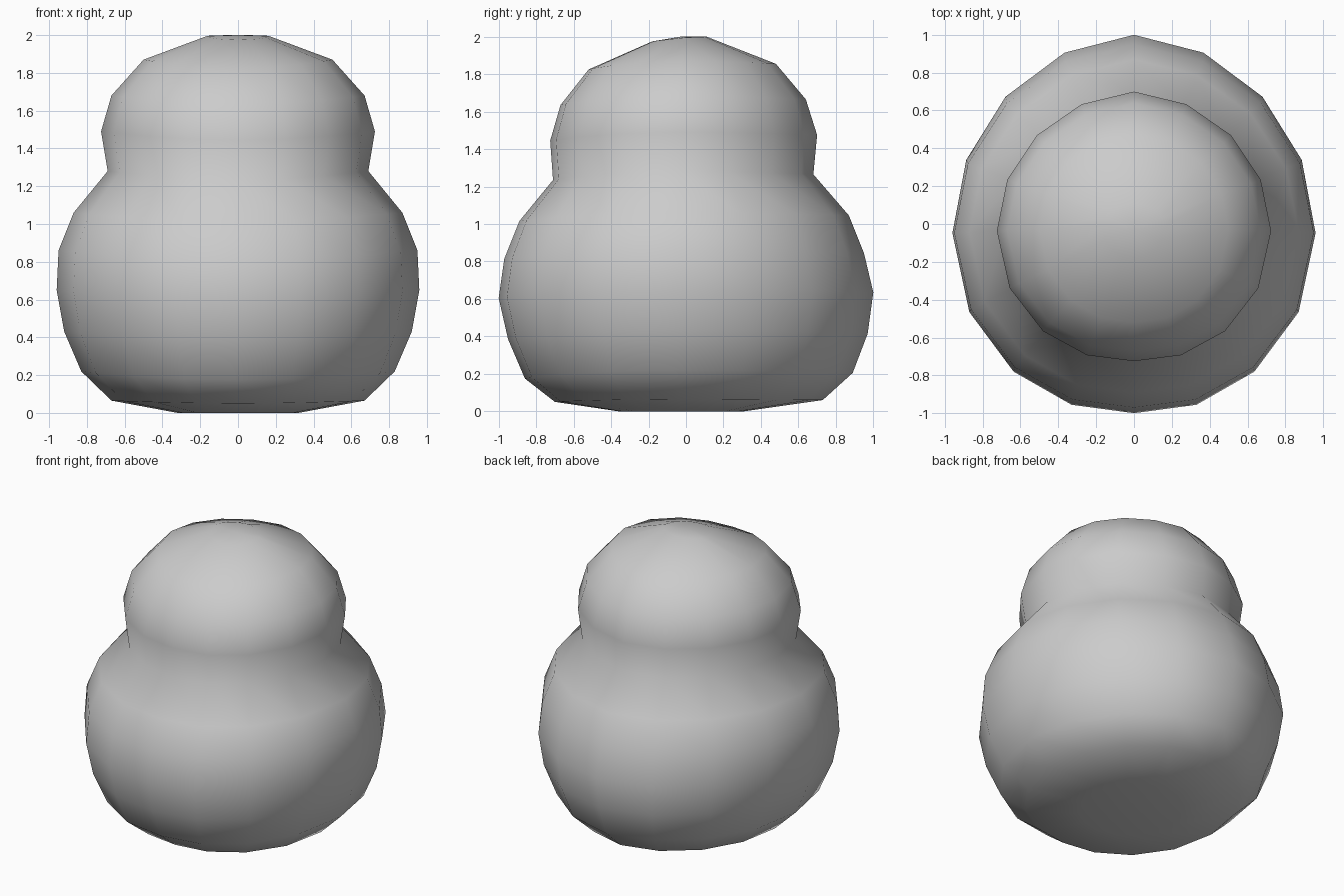
import bpy, bmesh, math

cube = bpy.data.objects.get("Cube")
if cube:
    bpy.data.objects.remove(cube, do_unlink=True)

SIDES = 16

# Ring profile: side height, half width, front depth, back depth
RINGS = [
    (0.00, 0.32, 0.36, 0.31), (0.065, 0.67, 0.70, 0.73),
    (0.22, 0.83, 0.86, 0.89), (0.43, 0.92, 0.95, 0.97),
    (0.65, 0.96, 1.00, 1.00), (0.86, 0.95, 0.97, 0.95),
    (1.06, 0.87, 0.89, 0.87), (1.28, 0.69, 0.71, 0.68),
    (1.49, 0.725, 0.725, 0.70), (1.68, 0.67, 0.67, 0.64),
    (1.87, 0.50, 0.52, 0.48), (1.995, 0.165, 0.18, 0.11),
]

grey = bpy.data.materials.new("light grey")
grey.use_nodes = True
colour = (0.6, 0.6, 0.6, 1)
grey.diffuse_color = colour
grey.node_tree.nodes["Principled BSDF"].inputs["Base Color"].default_value = colour


def ring_point(i, z, width, front, back):
    """Point on a slightly uneven ring, starting at the back."""
    a = math.tau * i / SIDES
    if math.cos(a) < 0:
        a -= 0.06 * math.sin(2 * a)
    s, c = math.sin(a), math.cos(a)
    depth = back if c > 0 else front
    dip = (0.015 if c > 0 else 0.045) * c * c * min(1, z / 0.2)
    if z > 1.9:
        dip = 0.02 * max(0, -c) - 0.005 * max(0, c)
    return (width * s, depth * c - 0.05 * width * abs(s), max(0, z - dip))


# Two-lobed rounded body
bm = bmesh.new()
loops = [[bm.verts.new(ring_point(i, *ring)) for i in range(SIDES)] for ring in RINGS]
for low, high in zip(loops, loops[1:]):
    for i in range(SIDES):
        j = (i + 1) % SIDES
        bm.faces.new((low[i], low[j], high[j], high[i]))

# Closing fans at the base and crown
for loop, z in ((loops[0], 0), (loops[-1], 2)):
    pole = bm.verts.new((0, -0.03, z))
    for i in range(SIDES):
        bm.faces.new((loop[i], loop[(i + 1) % SIDES], pole))

bmesh.ops.recalc_face_normals(bm, faces=bm.faces)
for face in bm.faces:
    face.smooth = True
mesh = bpy.data.meshes.new("body")
bm.to_mesh(mesh)
bm.free()
mesh.materials.append(grey)
body = bpy.data.objects.new("body", mesh)
bpy.context.collection.objects.link(body)
